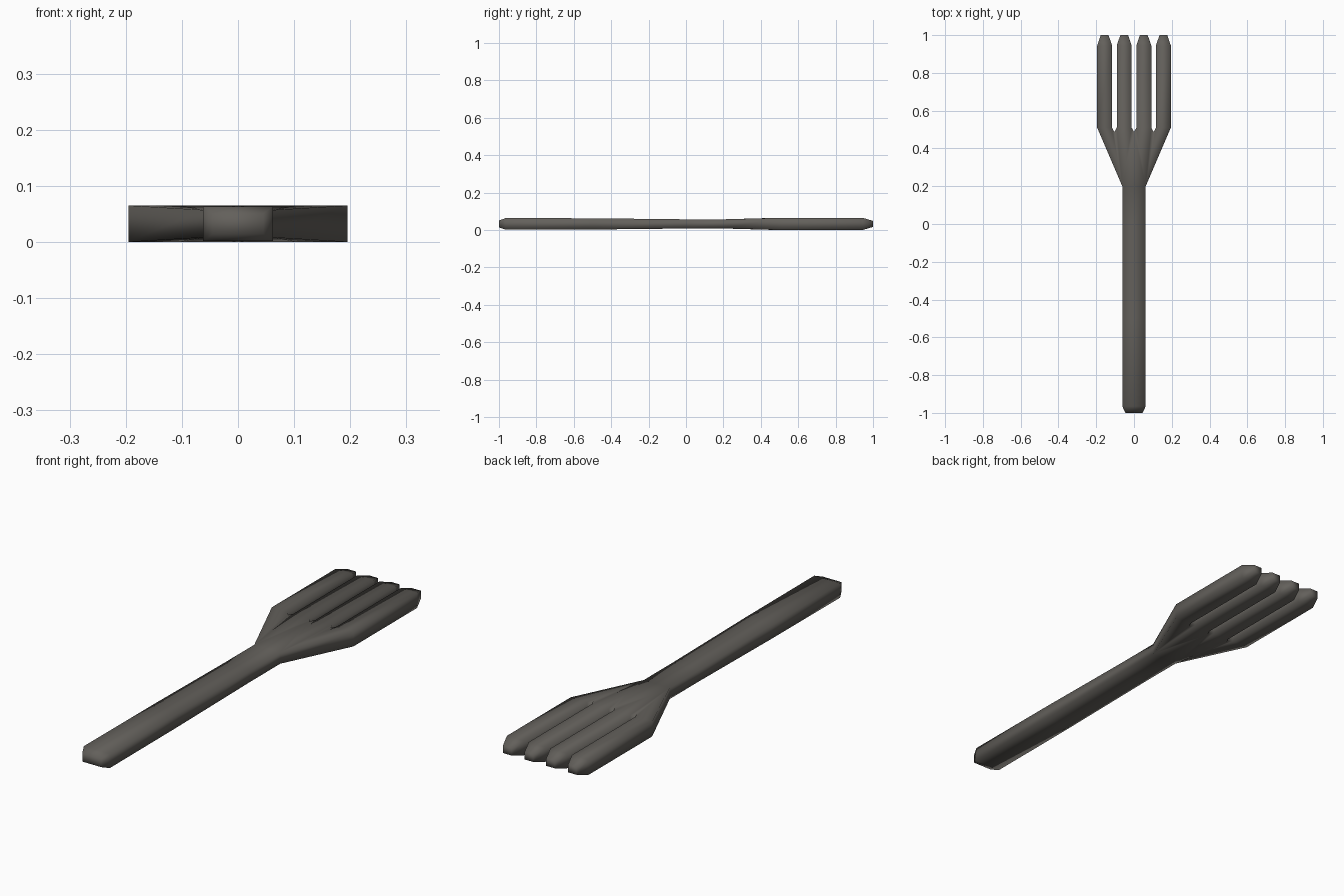
import bpy, bmesh

if "Cube" in bpy.data.objects:
    bpy.data.objects.remove(bpy.data.objects["Cube"])

MID = 0.0325   # height of the middle plane


def half_thick(y):
    """Half thickness along the length: chamfered ends, slim neck."""
    pts = [(-1, 0.018), (-0.965, 0.031), (-0.5, 0.030), (0.0, 0.0245), (0.2, 0.0245),
           (0.48, 0.0325), (0.945, 0.0325), (1, 0.016)]
    for (y0, t0), (y1, t1) in zip(pts, pts[1:]):
        if y <= y1:
            return t0 + (t1 - t0) * (y - y0) / (y1 - y0)
    return pts[-1][1]


plan = []   # plan-view faces as lists of (x, y)

# Handle: strips from the butt to the neck
rows = [(-1, 0.045), (-0.965, 0.062), (-0.5, 0.062), (0.0, 0.062), (0.2, 0.062)]
for (y0, w0), (y1, w1) in zip(rows, rows[1:]):
    plan.append([(-w0, y0), (w0, y0), (w1, y1), (-w1, y1)])

# Tines with chamfered tips; their bases form the palm's front row
front = []
for i in range(4):
    a = -0.195 + i * 0.1037
    b = a + 0.079
    root, shoulder = 0.51, 0.945
    plan.append([(a, root), (b, root), (b, shoulder), (a, shoulder)])
    plan.append([(a, shoulder), (b, shoulder), (b - 0.019, 1), (a + 0.019, 1)])
    front += [(a, root), (b, root)]
    if i < 3:
        front.append((b + 0.01235, 0.487))   # notch between tines

# Palm: two fans from the neck corners meeting at the central notch
left, right = (-0.062, 0.2), (0.062, 0.2)
c = len(front) // 2
plan.append([left, right, front[c]])
for i, (p, q) in enumerate(zip(front, front[1:])):
    plan.append([left if i < c else right, q, p])

# Give the plan thickness: top, bottom and side walls
bm = bmesh.new()
cache = {}


def vert(p, side):
    key = (round(p[0], 4), round(p[1], 4), side)
    if key not in cache:
        cache[key] = bm.verts.new((p[0], p[1], MID + side * half_thick(p[1])))
    return cache[key]


for face in plan:
    bm.faces.new([vert(p, 1) for p in face])
    bm.faces.new([vert(p, -1) for p in reversed(face)])
opposite = {v: cache[(k[0], k[1], -k[2])] for k, v in cache.items()}
top = {v for k, v in cache.items() if k[2] == 1}
for e in [e for e in bm.edges if e.is_boundary and e.verts[0] in top]:
    a, b = e.verts
    bm.faces.new([b, a, opposite[a], opposite[b]])
bmesh.ops.recalc_face_normals(bm, faces=bm.faces)
for f in bm.faces:
    f.smooth = True

mesh = bpy.data.meshes.new("fork")
bm.to_mesh(mesh)
bm.free()
fork = bpy.data.objects.new("fork", mesh)
bpy.context.collection.objects.link(fork)

mat = bpy.data.materials.new("dark warm grey")
mat.diffuse_color = (0.125, 0.117, 0.105, 1)
mat.use_nodes = True
mat.node_tree.nodes["Principled BSDF"].inputs["Base Color"].default_value = mat.diffuse_color
mesh.materials.append(mat)
